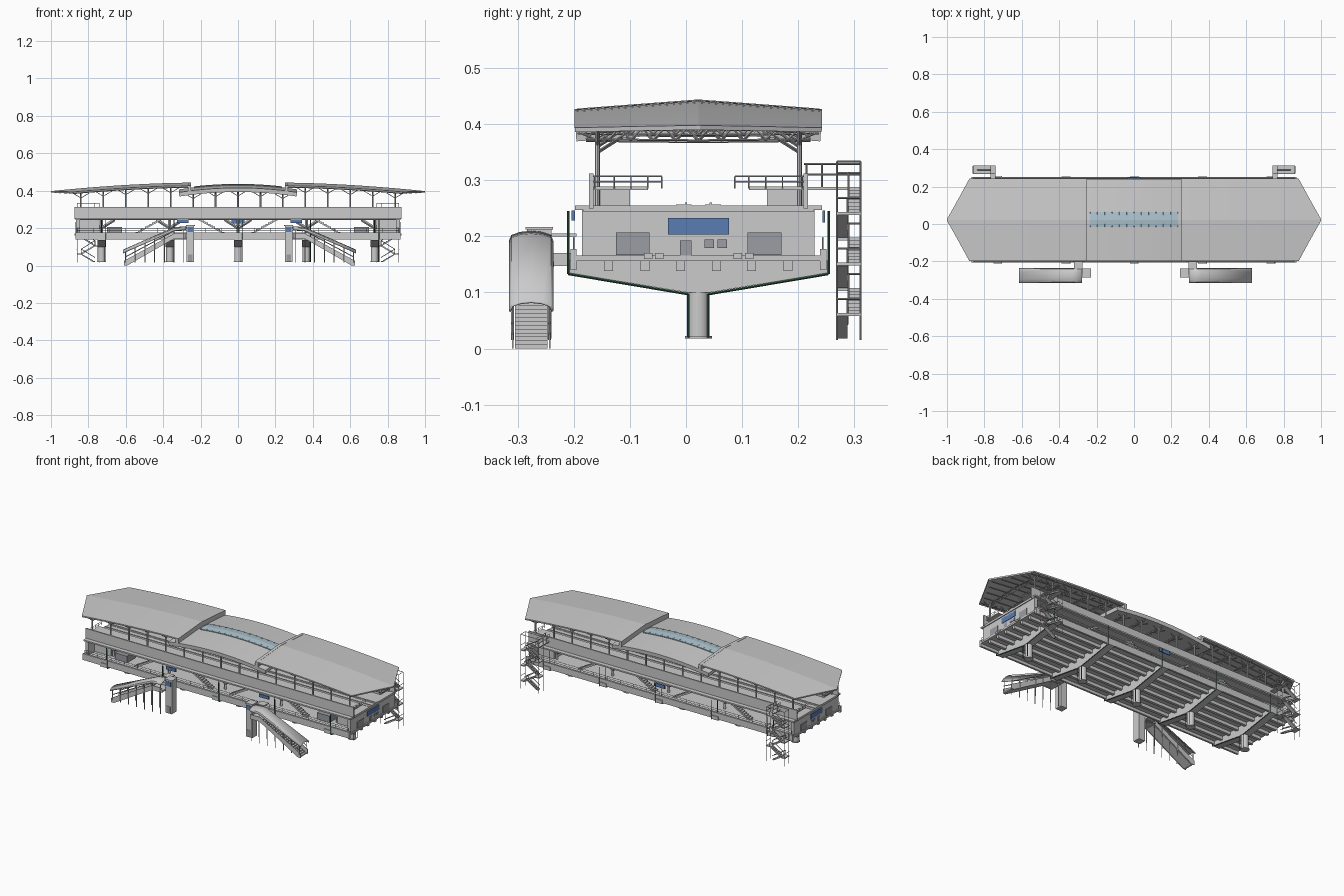
import bpy, bmesh, math
from mathutils import Vector

if "Cube" in bpy.data.objects:
    bpy.data.objects.remove(bpy.data.objects["Cube"])

C = 0.022                      # centre line of the station in y
PIERS = (-0.73, -0.365, 0, 0.365, 0.73)

def material(name, rgb):
    m = bpy.data.materials.new(name)
    m.diffuse_color = (*rgb, 1)
    m.use_nodes = True
    m.node_tree.nodes["Principled BSDF"].inputs["Base Color"].default_value = m.diffuse_color
    return m

BLUE = material("sign_blue", (0.10, 0.20, 0.45))
GLASS = material("skylight_glass", (0.42, 0.55, 0.62))
GREEN = material("pipe_green", (0.04, 0.13, 0.07))
PANEL = material("panel_grey", (0.33, 0.34, 0.37))

def finish(name, bm, mat=None):
    bmesh.ops.recalc_face_normals(bm, faces=bm.faces)
    me = bpy.data.meshes.new(name)
    bm.to_mesh(me)
    bm.free()
    ob = bpy.data.objects.new(name, me)
    bpy.context.collection.objects.link(ob)
    if mat:
        me.materials.append(mat)
    return ob

def prism(name, pts, a, b, axis, mat=None):
    """Extrude a profile: (y,z) along x, or (x,z) along y."""
    bm = bmesh.new()
    put = (lambda p, t: (t, p[0], p[1])) if axis == 'x' else (lambda p, t: (p[0], t, p[1]))
    f = bm.faces.new([bm.verts.new(put(p, a)) for p in pts])
    new = bmesh.ops.extrude_face_region(bm, geom=[f])['geom']
    d = Vector(put((0, 0), b - a))
    bmesh.ops.translate(bm, vec=d, verts=[v for v in new if isinstance(v, bmesh.types.BMVert)])
    return finish(name, bm, mat)

def box(name, x0, x1, y0, y1, z0, z1, mat=None):
    return prism(name, [(x0, z0), (x1, z0), (x1, z1), (x0, z1)], y0, y1, 'y', mat)

def bars(name, segs, r, mat=None, n=4):
    """Many straight bars joined in one mesh."""
    bm = bmesh.new()
    for p, q in segs:
        p, q = Vector(p), Vector(q)
        d = q - p
        m = d.to_track_quat('Z', 'Y').to_matrix().to_4x4()
        m.translation = (p + q) / 2
        bmesh.ops.create_cone(bm, cap_ends=True, segments=n, radius1=r, radius2=r,
                              depth=d.length, matrix=m)
    return finish(name, bm, mat)

def sheet(name, rows, thick, mat=None):
    """Surface through rows of points, thickened."""
    bm = bmesh.new()
    g = [[bm.verts.new(p) for p in row] for row in rows]
    for a, b in zip(g, g[1:]):
        for i in range(len(a) - 1):
            bm.faces.new((a[i], a[i + 1], b[i + 1], b[i]))
    ob = finish(name, bm, mat)
    mod = ob.modifiers.new("thickness", 'SOLIDIFY')
    mod.thickness, mod.offset = thick, 0
    return ob

def flight(name, x0, z0, x1, z1, y0, y1, n, t=0.008):
    """Stepped stair flight with a sloped underside."""
    pts = [(x0, z0)]
    for i in range(n):
        z = z0 + (z1 - z0) * (i + 1) / n
        pts += [(x0 + (x1 - x0) * i / n, z), (x0 + (x1 - x0) * (i + 1) / n, z)]
    pts += [(x1, z1 - t), (x0 + (x1 - x0) / n, z0)]
    return prism(name, pts, y0, y1, 'y')

# piers, tapered caps and drain pipes
pipes = []
for px in PIERS:
    bars("pier", [((px, C, 0.022), (px, C, 0.14))], 0.02, n=20)
    bars("pier_base", [((px, C, 0.018), (px, C, 0.022))], 0.024, n=20)
    prism("pier_cap", [(C - .232, .135), (C - .02, .1), (C + .02, .1), (C + .232, .135),
                       (C + .232, .157), (C - .232, .157)], px - .022, px + .022, 'x')
    for t in (-1, 1):
        run = [(px + .023, C + t * d, z) for d, z in ((.232, .245), (.232, .133), (.018, .097), (.018, .02))]
        pipes += list(zip(run, run[1:]))
        pipes.append(((px, C + t * .205, .16), (px, C + t * .205, .243)))
bars("drain_pipes", pipes, 0.0022, GREEN)

# concourse floor, edge beams and girders
box("concourse_floor", -.87, .87, C - .225, C + .225, .156, .166)
for t in (-1, 1):
    box("floor_edge_beam", -.87, .87, C + t * .217, C + t * .228, .14, .177)
for d in (-.16, -.095, -.032, .032, .095, .16):
    box("floor_girder", -.86, .86, C + d - .008, C + d + .008, .138, .157)

# track deck, platforms and parapets
box("track_deck", -.87, .87, C - .205, C + .205, .243, .255)
for t in (-1, 1):
    box("deck_edge", -.87, .87, C + t * .203, C + t * .22, .247, .255)
    box("platform_base", -.83, .83, C + t * .122, C + t * .187, .255, .284)
    box("platform_slab", -.86, .86, C + t * .09, C + t * .187, .283, .289)
    box("parapet", -.875, .875, C + t * .187, C + t * .195, .25, .312)
    box("track_rail", -.87, .87, C + t * .02, C + t * .024, .255, .26)
    box("track_plinth", -.87, .87, C + t * .012, C + t * .04, .255, .257)

# railings
rails = []
for s in (-1, 1):
    for t in (-1, 1):
        for z in (.297, .307):
            rails.append(((s * .86, C + t * .187, z), (s * .86, C + t * .065, z)))
        for d in (.065, .09, .12, .15, .185):
            rails.append(((s * .86, C + t * d, .285), (s * .86, C + t * d, .307)))
for t in (-1, 1):
    for z in (.187, .198):
        rails.append(((-.86, C + t * .222, z), (.86, C + t * .222, z)))
    rails += [((-.86 + i * .086, C + t * .222, .17), (-.86 + i * .086, C + t * .222, .198)) for i in range(21)]
bars("railings", rails, .0013)

# concourse end walls with signs, panels and doors
for s in (-1, 1):
    box("end_wall", s * .845, s * .865, C - .207, C + .207, .16, .247)
    def plate(name, y0, y1, z0, z1, m):
        box(name, s * .864, s * .868, y0, y1, z0, z1, m)
    plate("end_sign", -.032, .077, .203, .233, BLUE)
    plate("end_louvre", -.125, -.065, .167, .207, PANEL)
    plate("end_louvre", .11, .17, .167, .207, PANEL)
    plate("end_door", -.011, .01, .16, .193, PANEL)
    for y in (.033, .056):
        plate("end_window", y, y + .017, .179, .194, PANEL)
    for y in (-.075, -.055, .085, .105):
        box("end_block", s * .86, s * .873, y, y + .015, .16, .17)
    box("ticket_room", s * .62, s * .7, C - .17, C - .09, .166, .205, PANEL)
    box("service_room", s * .74, s * .845, C - .15, C + .15, .166, .243)

# concourse columns, braces and stairs up to the platforms
posts = []
for px in PIERS:
    for t in (-1, 1):
        y = C + t * .14
        posts.append(((px, y, .16), (px, y, .245)))
        posts += [((px, y, .2), (px + e * .07, y, .245)) for e in (-1, 1)]
bars("concourse_columns", posts, .008)
for s in (-1, 1):
    for t in (-1, 1):
        for x0, x1 in ((.06, .21), (.56, .41)):
            flight("platform_stair", s * x0, .166, s * x1, .25, C + t * .155, C + t * .185, 12)

# main roofs
def ridge(x):
    x = abs(x)
    if x < .25:
        return .43 - .026 * (x / .32) ** 2 - .006
    return .439 - .045 * ((x - .25) / .75) ** 1.7

def section(x, hw, top):
    return [(x, C + k * hw, top - .016 * abs(k) * hw / .22) for k in (-1, -.5, 0, .5, 1)]

for s in (-1, 1):
    xs = [.25 + .63 * i / 12 for i in range(13)]
    rows = [section(s * x, .22, ridge(x)) for x in xs]
    rows += [section(s * .94, .11, ridge(.94)), section(s, .003, ridge(1))]
    sheet("side_roof", rows, .008)
    prism("roof_lip", [(C - .22, .395), (C, .411), (C + .22, .395), (C + .22, .427), (C + .2, .429),
                       (C, .444), (C - .2, .429), (C - .22, .427)], s * .25, s * .268, 'x')
mid = [-.315 + .63 * i / 14 for i in range(15)]
mz = lambda x: .42 - .024 * (x / .315) ** 2
sheet("centre_roof", [section(x, .218, mz(x)) for x in mid], .022)
sky = [-.235 + .47 * i / 12 for i in range(13)]
sheet("skylight", [[(x, C + d, mz(x) + h) for d, h in ((-.038, .01), (0, .014), (.043, .01))] for x in sky],
      .005, GLASS)
bars("skylight_ribs", [((x, C - .038, mz(x) + .013), (x, C + .043, mz(x) + .013)) for x in sky], .0015)

# roof columns with branching struts, trusses and purlins
cols, truss = [], []
for i in range(-7, 8):
    x = i * .12
    z = (mz(x) if abs(x) < .25 else ridge(x)) - .008
    for t in (-1, 1):
        P = lambda d, h, dx=0: (x + dx, C + t * d, h)
        cols.append((P(.18, .255), P(.18, z - .014)))
        truss += [(P(.18, z - .05), P(.12, z - .012)), (P(.18, z - .03), P(.212, z - .016))]
        truss += [(P(.18, z - .04), P(.18, z - .013, e * .045)) for e in (-1, 1)]
        truss += [(P(.215, z - .018), P(0, z - .004)), (P(.2, z - .028), P(0, z - .03))]
        for k in range(5):
            a = .2 - k * .04
            truss += [(P(a, z - .028), P(a - .02, z - .008)), (P(a - .02, z - .008), P(a - .04, z - .029))]
bars("roof_columns", cols, .0045, n=8)
bars("roof_trusses", truss, .0018)
purlins = []
for d in (-.2, -.15, -.1, -.05, 0, .05, .1, .15, .2):
    drop = .007 + .016 * abs(d) / .22
    for s in (-1, 1):
        end = .98 - .1 * abs(d) / .2
        st = [.26 + (end - .26) * i / 8 for i in range(9)]
        ln = [(s * x, C + d, ridge(x) - drop) for x in st]
        purlins += list(zip(ln, ln[1:]))
bars("roof_purlins", purlins, .002)

# rear escape stair towers
for s in (-1, 1):
    seg = [((s * x, y, .015), (s * x, y, .333)) for x in (.742, .86) for y in (.269, .311)]
    for i in range(6):
        z0, z1 = .018 + .045 * i, .063 + .045 * i
        a, b = (.765, .838) if i % 2 == 0 else (.838, .765)
        y0, y1 = (.269, .288) if i % 2 == 0 else (.29, .311)
        flight("escape_flight", s * a, z0, s * b, z1, y0, y1, 8, .006)
        e = .862 if i % 2 == 0 else .741
        box("escape_landing", s * b, s * e, .268, .312, z1 - .005, z1)
        for y in (y0, y1):
            seg.append(((s * a, y, z0 + .025), (s * b, y, z1 + .025)))
            seg.append(((s * b, y, z1 - .003), (s * b, y, z1 + .025)))
        seg.append(((s * e, .269, z1 + .025), (s * e, .311, z1 + .025)))
    for y in (.269, .311):
        seg.append(((s * .742, y, .333), (s * .86, y, .333)))
    for x in (.742, .766):
        seg += [((s * x, .21, z), (s * x, .311, z)) for z in (.31, .329)]
        seg += [((s * x, y, .288), (s * x, y, .33)) for y in (.215, .242)]
    seg += [((s * x, .269, .333), (s * x, .311, .333)) for x in (.742, .86)]
    box("escape_bridge", s * .74, s * .768, .205, .27, .283, .288)
    bars("escape_frame", seg, .0018)

# front entrance stairs, canopies, lifts and link bridges
for s in (-1, 1):
    X = lambda x: .008 + s * x
    flight("entrance_stair", X(.612), 0, X(.35), .155, -.305, -.247, 22, .012)
    box("entrance_landing", X(.352), X(.285), -.307, -.235, .145, .155)
    arch = [(-.314, -.012), (-.31, -.002), (-.295, .003), (-.276, .005), (-.257, .003), (-.242, -.002), (-.238, -.012)]
    sheet("entrance_canopy", [[(X(x), y, z + h) for y, h in arch]
                              for x, z in ((.622, .078), (.35, .198), (.287, .203))], .004)
    legs = []
    for y in (-.309, -.243):
        prism("stair_side_panel", [(X(.618), 0), (X(.6), 0), (X(.35), .143), (X(.287), .143),
                                   (X(.287), .17), (X(.352), .17), (X(.618), .025)], y - .0015, y + .0015, 'y')
        for i in range(7):
            x = .61 - i * .052
            top = .078 + (.622 - max(x, .35)) * .441 - .006
            legs.append(((X(x), y, .015), (X(x), y, top)))
        legs.append(((X(.612), y, .045), (X(.35), y, .185)))
    bars("canopy_posts", legs, .0025)
    box("lift_tower", X(.284), X(.242), -.283, -.24, .018, .212)
    box("lift_roof", X(.287), X(.239), -.286, -.237, .212, .217)
    box("lift_sign", X(.278), X(.248), -.285, -.28, .178, .205, BLUE)
    box("lift_door", X(.275), X(.251), -.2845, -.28, .02, .06, PANEL)
    box("link_bridge", X(.33), X(.284), -.24, -.195, .147, .17)
    box("link_roof", X(.33), X(.284), -.24, -.195, .2, .205)
    box("entrance_sign", X(.335), X(.272), -.204, -.198, .228, .246, BLUE)
box("rear_sign", -.035, .035, C + .221, C + .226, .225, .246, BLUE)

# smooth the round piers
for ob in bpy.context.collection.objects:
    ob.select_set(ob.name.startswith(("pier", "entrance_canopy", "roof_columns")))
    if ob.select_get():
        bpy.context.view_layer.objects.active = ob
bpy.ops.object.shade_smooth_by_angle(angle=math.radians(35))
